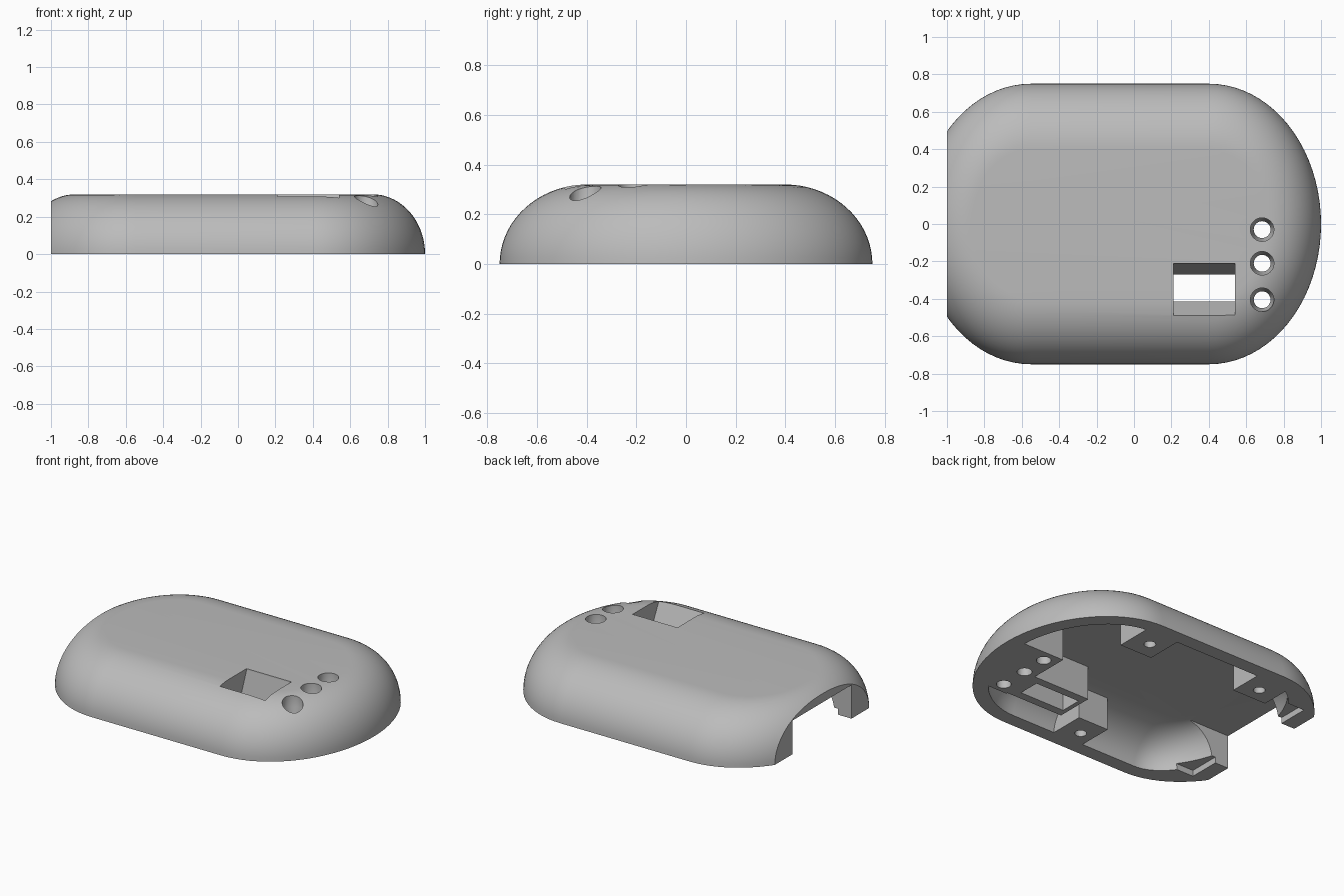
import bpy, bmesh, math

cube = bpy.data.objects.get("Cube")
if cube:
    bpy.data.objects.remove(cube)

grey = bpy.data.materials.new("plain_grey")
grey.use_nodes = True
colour = (0.5, 0.5, 0.5, 1)
grey.diffuse_color = colour
grey.node_tree.nodes["Principled BSDF"].inputs["Base Color"].default_value = colour


def new_object(name, rings):
    """Closed solid lofted through rings of equal length, bottom to top."""
    bm = bmesh.new()
    loops = [[bm.verts.new(p) for p in ring] for ring in rings]
    n = len(loops[0])
    for low, high in zip(loops, loops[1:]):
        for i in range(n):
            j = (i + 1) % n
            bm.faces.new((low[i], low[j], high[j], high[i]))
    bm.faces.new(loops[0][::-1])
    bm.faces.new(loops[-1])
    mesh = bpy.data.meshes.new(name)
    bm.to_mesh(mesh)
    bm.free()
    mesh.materials.append(grey)
    obj = bpy.data.objects.new(name, mesh)
    bpy.context.collection.objects.link(obj)
    return obj


def dome(name, left, right, width, height, skirt=0.0, half=40, steps=18):
    """Elongated dome: two half ellipses joined by a straight section."""
    def ring(r, z):
        pts = []
        for centre, reach, start in ((0.4, right, -90), (-0.55, left, 90)):
            for i in range(half + 1):
                a = math.radians(start + 180 * i / half)
                pts.append((centre + reach * r * math.cos(a), width * r * math.sin(a), z))
        return pts
    rings = [ring(1, -skirt)] if skirt else []
    for i in range(steps + 1):
        a = math.pi / 2 * i / steps
        rings.append(ring(0.53 + 0.47 * math.cos(a), height * math.sin(a)))
    return new_object(name, rings)


def rect(x0, x1, y0, y1, z):
    return [(x0, y0, z), (x1, y0, z), (x1, y1, z), (x0, y1, z)]


def box(x0, x1, y0, y1, z0, z1):
    return new_object("cutter_box", [rect(x0, x1, y0, y1, z0), rect(x0, x1, y0, y1, z1)])


def turned(x, y, profile, n=32):
    """Round solid about a vertical axis from (radius, z) pairs."""
    return new_object("cutter_round", [
        [(x + r * math.cos(2 * math.pi * i / n), y + r * math.sin(2 * math.pi * i / n), z)
         for i in range(n)] for r, z in profile])


def cut(target, tool):
    """Subtract the tool from the target and remove the tool."""
    mod = target.modifiers.new("cut", "BOOLEAN")
    mod.operation, mod.solver, mod.object = "DIFFERENCE", "EXACT", tool
    bpy.context.view_layer.update()
    graph = bpy.context.evaluated_depsgraph_get()
    mesh = bpy.data.meshes.new_from_object(target.evaluated_get(graph))
    target.modifiers.clear()
    target.data = mesh
    bpy.data.objects.remove(tool)


shell = dome("shell", 0.6, 0.6, 0.75, 0.32)
cavity = dome("cavity", 0.37, 0.505, 0.655, 0.225, skirt=0.1)

# Solid blocks left standing inside the cavity
for x0, x1, y0, y1 in (
        (0.6, 1.1, -0.48, 0.05),      # indicator hole block
        (0.18, 0.61, -0.47, -0.215),  # window chute
        (-0.145, 0.08, -0.8, -0.42),  # front screw boss
        (0.21, 0.45, 0.41, 0.8),      # back screw bosses
        (-0.67, -0.42, 0.43, 0.8)):
    cut(cavity, box(x0, x1, y0, y1, -0.2, 0.4))
cut(shell, cavity)

# Flat cut end and its opening
cut(shell, box(-1.4, -1, -1, 1, -0.2, 0.5))
cut(shell, box(-1.2, -0.7, -0.31, 0.31, -0.2, 0.224))

# Shallow grooves on both sides of the opening
for y0, y1 in ((-0.52, -0.28), (0.28, 0.52)):
    cut(shell, box(-0.9, -0.72, y0, y1, -0.2, 0.04))

# Tapered window
cut(shell, new_object("cutter_window", [
    rect(0.21, 0.54, -0.415, -0.27, -0.1),
    rect(0.21, 0.54, -0.415, -0.27, 0.16),
    rect(0.21, 0.54, -0.49, -0.21, 0.31),
    rect(0.21, 0.54, -0.49, -0.21, 0.4)]))

# Stepped indicator holes
for y in (-0.03, -0.21, -0.405):
    cut(shell, turned(0.685, y, [(0.045, -0.1), (0.045, 0.19), (0.063, 0.24), (0.063, 0.4)]))

# Blind screw holes
for x, y in ((-0.05, -0.56), (0.32, 0.53), (-0.54, 0.53)):
    cut(shell, turned(x, y, [(0.036, -0.1), (0.036, 0.15)]))

bpy.ops.object.select_all(action="DESELECT")
shell.select_set(True)
bpy.context.view_layer.objects.active = shell
bpy.ops.object.shade_smooth_by_angle(angle=math.radians(25))
